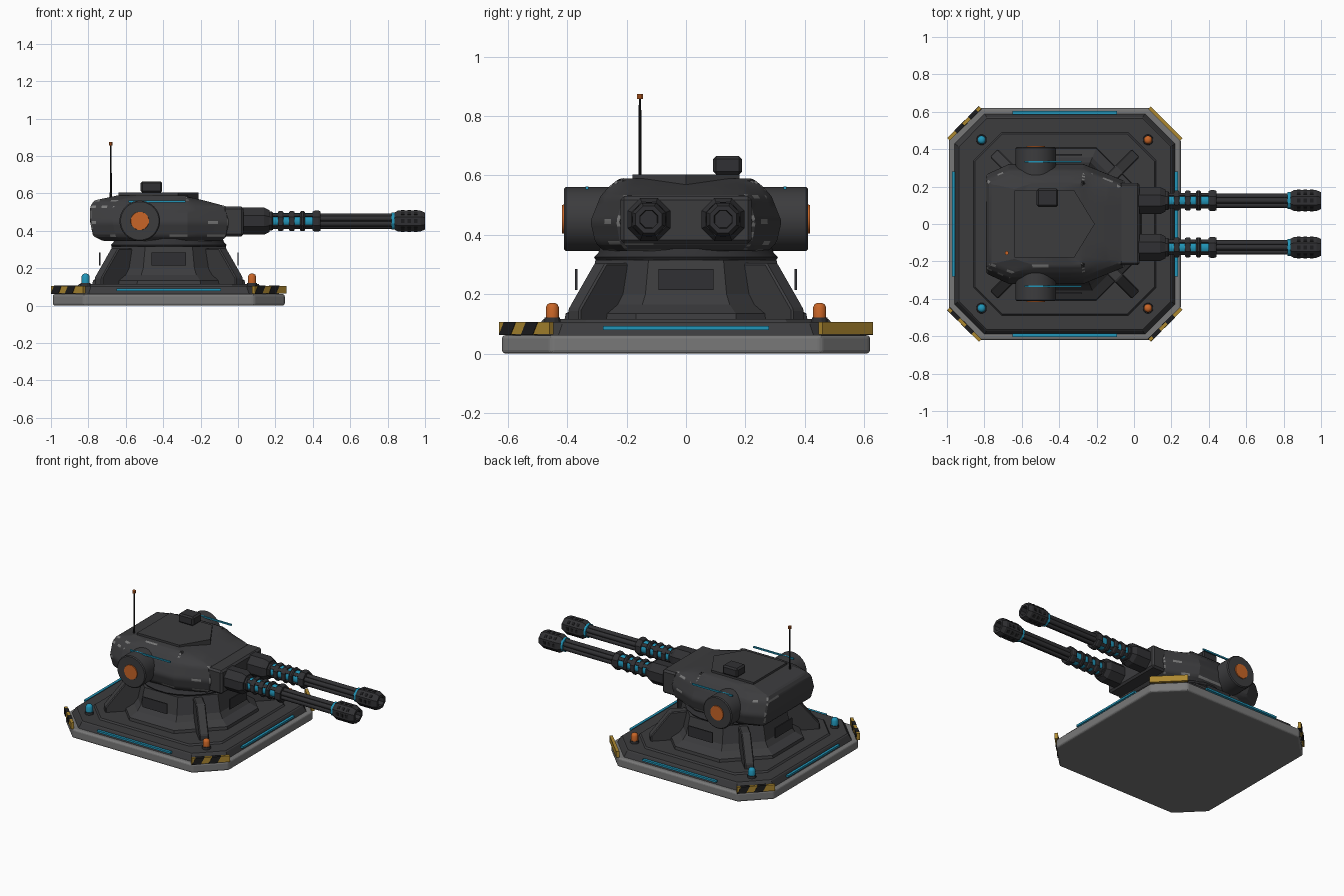
import bpy, bmesh, random
from math import pi, cos, sin, radians
from mathutils import Matrix, Vector

random.seed(4)
if "Cube" in bpy.data.objects:
    bpy.data.objects.remove(bpy.data.objects["Cube"])

CX = -0.37  # centre of the base and pedestal


def material(name, rgb):
    m = bpy.data.materials.new(name)
    m.use_nodes = True
    m.diffuse_color = (*rgb, 1)
    m.node_tree.nodes["Principled BSDF"].inputs["Base Color"].default_value = (*rgb, 1)
    return m


ARMOUR = material("dark armour", (0.045, 0.045, 0.048))
GUN = material("gun metal", (0.03, 0.03, 0.033))
STEEL = material("worn steel", (0.19, 0.19, 0.19))
BLACK = material("black", (0.012, 0.012, 0.013))
CYAN = material("cyan glow", (0.015, 0.3, 0.48))
ORANGE = material("orange", (0.58, 0.13, 0.02))
YELLOW = material("hazard yellow", (0.42, 0.25, 0.03))


def build(name, bm, *mats, matrix=Matrix(), smooth=None):
    bmesh.ops.recalc_face_normals(bm, faces=bm.faces)
    bm.transform(matrix)
    me = bpy.data.meshes.new(name)
    bm.to_mesh(me)
    bm.free()
    for m in mats:
        me.materials.append(m)
    ob = bpy.data.objects.new(name, me)
    bpy.context.collection.objects.link(ob)
    if smooth:
        bpy.ops.object.select_all(action="DESELECT")
        ob.select_set(True)
        bpy.context.view_layer.objects.active = ob
        bpy.ops.object.shade_smooth_by_angle(angle=radians(smooth))
    return ob


def bevel(ob, width, segments=1):
    b = ob.modifiers.new("bevel", "BEVEL")
    b.width, b.segments, b.limit_method = width, segments, "ANGLE"
    return ob


def loft_mesh(rings):
    bm = bmesh.new()
    loops = [[bm.verts.new(p) for p in ring] for ring in rings]
    n = len(loops[0])
    for a, b in zip(loops, loops[1:]):
        for i in range(n):
            bm.faces.new((a[i], a[(i + 1) % n], b[(i + 1) % n], b[i]))
    bm.faces.new(loops[0][::-1])
    bm.faces.new(loops[-1])
    return bm


def loft(name, rings, mat, matrix=Matrix(), smooth=None):
    return build(name, loft_mesh(rings), mat, matrix=matrix, smooth=smooth)


def box(name, centre, size, mat, matrix=Matrix(), width=0):
    bm = bmesh.new()
    bmesh.ops.create_cube(bm, size=1)
    bm.transform(Matrix.Translation(centre) @ Matrix.Diagonal((*size, 1)))
    ob = build(name, bm, mat, matrix=matrix)
    return bevel(ob, width) if width else ob


def turned(name, profile, sides, mat, matrix=Matrix(), smooth=None):
    """Profile of (height, distance to the flats) turned about z."""
    k = 1 / cos(pi / sides)
    rings = [[(r * k * cos((2 * i + 1) * pi / sides), r * k * sin((2 * i + 1) * pi / sides), z)
              for i in range(sides)] for z, r in profile]
    return loft(name, rings, mat, matrix, smooth)


def plate(h, cut, z):
    """Square outline with cut corners."""
    c = h - cut
    return [(CX + x, y, z) for x, y in ((h, -c), (h, c), (c, h), (-c, h),
                                        (-h, c), (-h, -c), (-c, -h), (c, -h))]


def spin(angle):
    return Matrix.Translation((CX, 0, 0)) @ Matrix.Rotation(radians(angle), 4, "Z")


# Base: steel slab, dark deck and raised step
slab = loft("base_slab", [plate(0.62, 0.165, 0), plate(0.62, 0.165, 0.062)], STEEL)
bevel(slab, 0.012, 3)
loft("deck", [plate(0.59, 0.16, 0.06), plate(0.572, 0.155, 0.1), plate(0.565, 0.15, 0.106)], ARMOUR)
loft("deck_step", [plate(0.49, 0.15, 0.104), plate(0.48, 0.145, 0.116)], ARMOUR)

# Pedestal and neck
centre = Matrix.Translation((CX, 0, 0))
turned("pedestal", [(0.11, 0.41), (0.135, 0.405), (0.165, 0.355), (0.2, 0.33), (0.315, 0.305)],
       8, ARMOUR, centre)
turned("neck", [(0.31, 0.3), (0.325, 0.31), (0.34, 0.295), (0.37, 0.285)], 24, GUN, centre, 30)

# Details on the four sides and four corners
fin = [(0.28, 0.11), (0.535, 0.11), (0.535, 0.15), (0.41, 0.305), (0.28, 0.305)]
for i in range(4):
    side, corner = spin(90 * i), spin(90 * i + 45)
    box("light_strip", (0.595, 0, 0.086), (0.018, 0.56, 0.013), CYAN, side)
    box("side_panel", (0.37, 0, 0.25), (0.008, 0.185, 0.07), GUN, side)
    bevel(loft("buttress", [[(r, y, z) for r, z in fin] for y in (-0.03, 0.03)], ARMOUR, corner), 0.006)
    box("hazard_plate", (0.76, 0, 0.085), (0.02, 0.24, 0.042), YELLOW, corner)
    if i:  # one corner is plain
        for t in (-0.08, 0.025):
            rings = [[(r, t + s + w, z) for r, w in
                      ((0.748, -0.028), (0.772, -0.028), (0.772, 0.028), (0.748, 0.028))]
                     for z, s in ((0.063, -0.012), (0.107, 0.012))]
            loft("hazard_stripe", rings, BLACK, corner)

# Beacons
for sx, mat in ((-1, CYAN), (1, ORANGE)):
    for sy in (-1, 1):
        at = Matrix.Translation((CX + sx * 0.445, sy * 0.45, 0))
        turned("beacon_base", [(0.1, 0.028), (0.122, 0.026)], 12, GUN, at)
        turned("beacon", [(0.12, 0.022), (0.155, 0.022), (0.166, 0.017), (0.171, 0.008)], 12, mat, at, 50)


# Turret head: stacked outlines, with chipped paint on the bevelled edges
def head_ring(z, w, back, front):
    half = [(back, 0.83 * w), (back + 0.12, w), (-0.27, w), (front, 0.72 * w)]
    return [(x, -y, z) for x, y in half] + [(x, y, z) for x, y in half[::-1]]


bm = loft_mesh([head_ring(*r) for r in (
    (0.345, 0.275, -0.72, -0.09), (0.372, 0.305, -0.775, -0.06), (0.445, 0.322, -0.79, -0.05),
    (0.53, 0.288, -0.79, -0.06), (0.562, 0.26, -0.77, -0.18), (0.59, 0.225, -0.64, -0.3))])
bmesh.ops.recalc_face_normals(bm, faces=bm.faces)
bmesh.ops.subdivide_edges(bm, edges=bm.edges[:], cuts=3, use_grid_fill=True)
sharp = [e for e in bm.edges if len(e.link_faces) == 2 and e.calc_face_angle(0) > radians(24)]
chips = bmesh.ops.bevel(bm, geom=sharp, offset=0.008, segments=1, affect="EDGES")["faces"]
for f in chips:
    if f.calc_area() < 0.004 and random.random() < 0.3:
        f.material_index = 1
build("turret_head", bm, ARMOUR, STEEL, smooth=20)

# Roof plate, hatch and antenna
roof = [(-0.64, -0.18), (-0.32, -0.18), (-0.21, 0), (-0.32, 0.18), (-0.64, 0.18)]
loft("roof_plate", [[(x, y, z) for x, y in roof] for z in (0.57, 0.604)], ARMOUR)
box("hatch_box", (-0.463, 0.14, 0.634), (0.115, 0.097, 0.062), GUN, width=0.01)
mast = Matrix.Translation((-0.68, -0.155, 0))
turned("antenna_mast", [(0.56, 0.006), (0.86, 0.004)], 8, BLACK, mast)
turned("antenna_tip", [(0.857, 0.01), (0.875, 0.01)], 8, ORANGE, mast)

# Side drums with orange caps
for s in (-1, 1):
    out = Matrix.Translation((-0.525, 0, 0.453)) @ Matrix.Rotation(-s * pi / 2, 4, "X")
    turned("side_drum", [(0.26, 0.108), (0.405, 0.108), (0.411, 0.102)], 28, ARMOUR, out, 30)
    turned("drum_cap", [(0.4, 0.05), (0.417, 0.048)], 16, ORANGE, out, 30)
    box("head_light_strip", (-0.433, s * 0.333, 0.557), (0.305, 0.01, 0.01), CYAN)

# Gun mount
box("gun_mount", (-0.025, 0, 0.45), (0.11, 0.44, 0.16), ARMOUR, width=0.012)

# Twin guns, turned along x
for s in (-1, 1):
    gun = Matrix.Translation((0, s * 0.125, 0.452)) @ Matrix.Rotation(pi / 2, 4, "Y")
    turned("breech", [(0.0, 0.072), (0.14, 0.072), (0.168, 0.058)], 8, GUN, gun)
    turned("cooling_core", [(0.16, 0.042), (0.43, 0.042)], 12, CYAN, gun, 35)
    for x, w, r in ((0.175, 0.025, 0.05), (0.228, 0.03, 0.054), (0.288, 0.03, 0.054),
                    (0.345, 0.026, 0.054), (0.42, 0.042, 0.056)):
        turned("cooling_ring", [(x - w / 2, r - 0.005), (x - w / 4, r), (x + w / 4, r),
                                (x + w / 2, r - 0.005)], 8, GUN, gun)
    for i in range(4):
        turn = gun @ Matrix.Rotation(i * pi / 2 + pi / 4, 4, "Z")
        box("cooling_bar", (0.042, 0, 0.3), (0.012, 0.022, 0.26), GUN, turn)
    turned("barrel_core", [(0.42, 0.03), (0.85, 0.03)], 8, BLACK, gun)
    for i in range(6):
        turn = gun @ Matrix.Rotation(i * pi / 3, 4, "Z") @ Matrix.Translation((0.027, 0, 0))
        turned("barrel_tube", [(0.42, 0.014), (0.85, 0.014)], 8, GUN, turn, 50)
    turned("barrel_light_ring", [(0.82, 0.045), (0.836, 0.045)], 12, CYAN, gun)
    # Hollow muzzle with vents
    turned("muzzle", [(0.836, 0.045), (0.855, 0.056), (0.975, 0.056), (1.0, 0.045),
                      (1.0, 0.03), (0.95, 0.028)], 8, GUN, gun)
    for i in range(8):
        turn = gun @ Matrix.Rotation(i * pi / 4, 4, "Z")
        for x in (0.88, 0.915, 0.95):
            box("muzzle_vent", (0.056, 0, x), (0.006, 0.02, 0.018), BLACK, turn)
